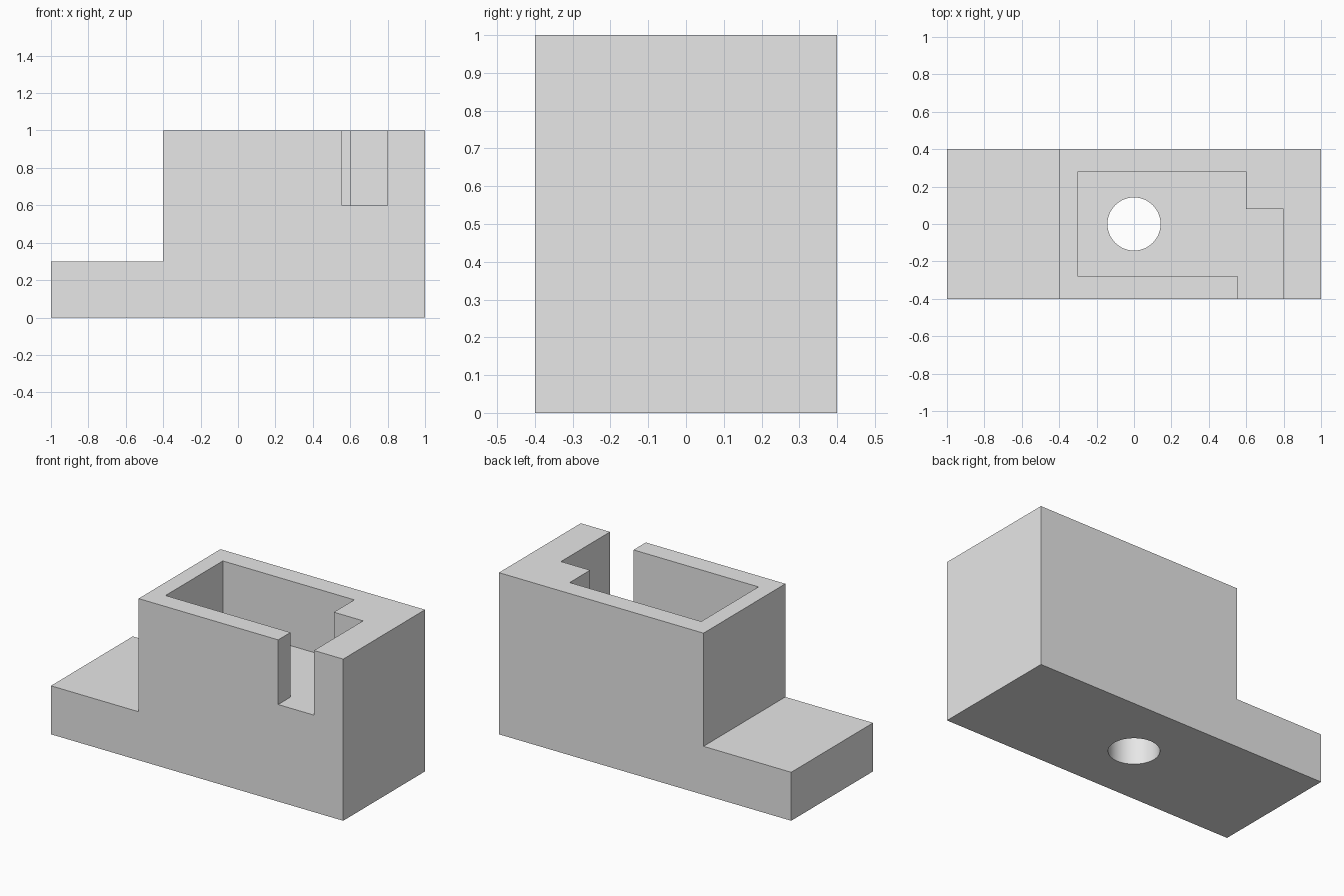
import bpy
import bmesh
import math
from mathutils import Vector

if "Cube" in bpy.data.objects:
    bpy.data.objects.remove(bpy.data.objects["Cube"], do_unlink=True)

grey = bpy.data.materials.new("plain grey")
grey.use_nodes = True
grey.diffuse_color = (0.8, 0.8, 0.8, 1)
grey.node_tree.nodes["Principled BSDF"].inputs["Base Color"].default_value = (0.8, 0.8, 0.8, 1)


def prism(name, points, direction):
    """Extrude a closed planar outline along a direction."""
    bm = bmesh.new()
    face = bm.faces.new([bm.verts.new(p) for p in points])
    ext = bmesh.ops.extrude_face_region(bm, geom=[face])
    moved = [v for v in ext["geom"] if isinstance(v, bmesh.types.BMVert)]
    bmesh.ops.translate(bm, verts=moved, vec=Vector(direction))
    bmesh.ops.recalc_face_normals(bm, faces=bm.faces)
    mesh = bpy.data.meshes.new(name)
    bm.to_mesh(mesh)
    bm.free()
    mesh.materials.append(grey)
    obj = bpy.data.objects.new(name, mesh)
    bpy.context.collection.objects.link(obj)
    return obj


# Stepped block
half_depth = 0.4
profile = [(-1, 0), (1, 0), (1, 1), (-0.4, 1), (-0.4, 0.3), (-1, 0.3)]
block = prism("stepped_block", [(x, -half_depth, z) for x, z in profile],
              (0, 2 * half_depth, 0))

# Pocket with its side step and the slot open to the front
floor = 0.6
outline = [(-0.3, -0.28), (0.555, -0.28), (0.555, -0.6), (0.8, -0.6),
           (0.8, 0.08), (0.6, 0.08), (0.6, 0.28), (-0.3, 0.28)]
pocket = prism("pocket_cutter", [(x, y, floor) for x, y in outline], (0, 0, 1))

# Round hole through the floor
radius, sides = 0.142, 64
circle = [(radius * math.cos(math.tau * i / sides),
           radius * math.sin(math.tau * i / sides), -0.2) for i in range(sides)]
hole = prism("hole_cutter", circle, (0, 0, 1.5))

# Cut the block and drop the cutters
bpy.ops.object.select_all(action="DESELECT")
bpy.context.view_layer.objects.active = block
block.select_set(True)
for cutter in (pocket, hole):
    cutter.hide_render = True
    mod = block.modifiers.new(cutter.name, "BOOLEAN")
    mod.operation = "DIFFERENCE"
    mod.solver = "EXACT"
    mod.object = cutter
    bpy.ops.object.modifier_apply(modifier=mod.name)
    bpy.data.objects.remove(cutter, do_unlink=True)

bpy.ops.object.shade_smooth_by_angle(angle=math.radians(30))
